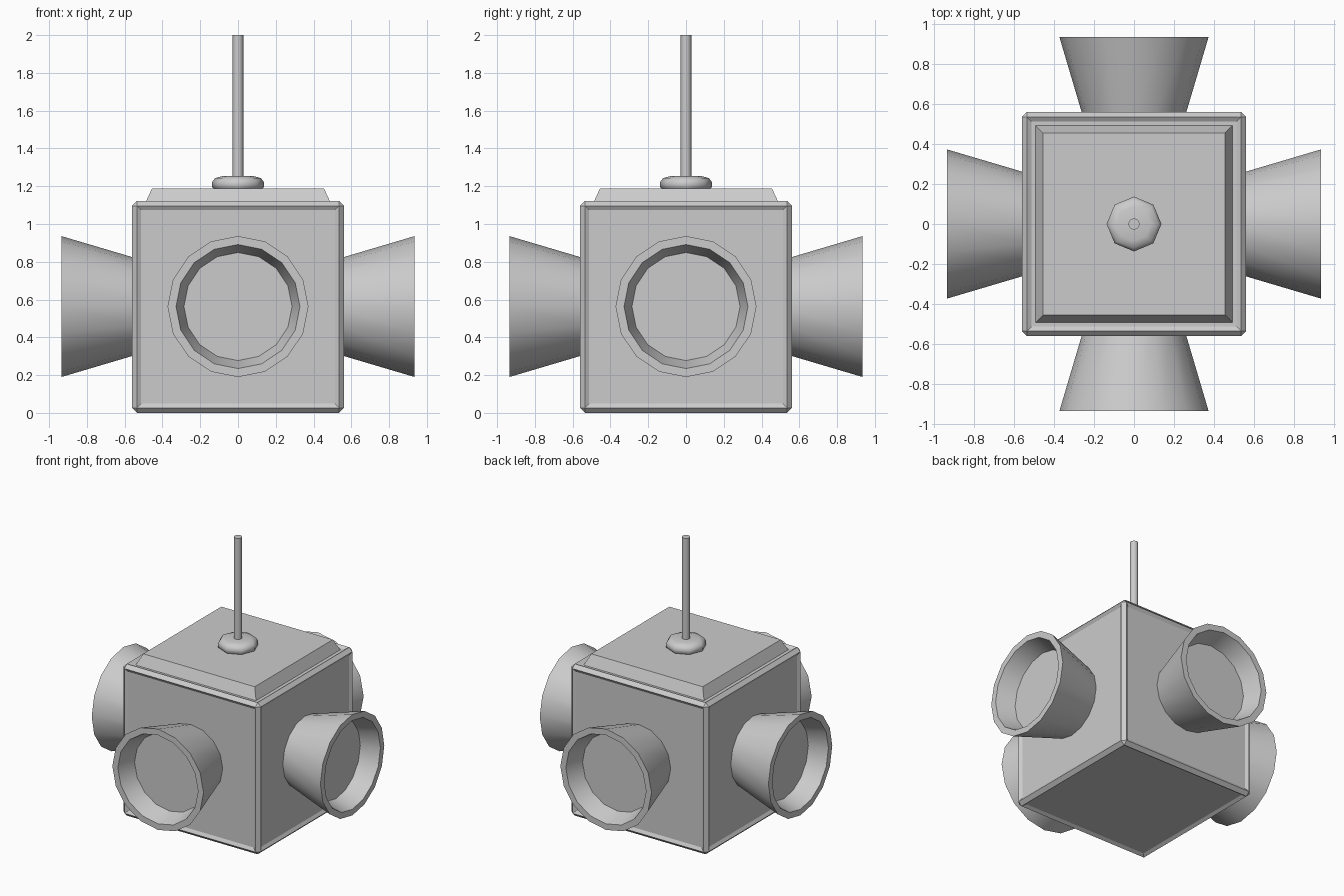
import bpy, bmesh, math
from mathutils import Matrix, Vector

if "Cube" in bpy.data.objects:
    bpy.data.objects.remove(bpy.data.objects["Cube"])

HALF = 0.561       # half size of the body cube
CHAMFER = 0.026


def finish(bm, name, smooth=None):
    bmesh.ops.recalc_face_normals(bm, faces=bm.faces)
    mesh = bpy.data.meshes.new(name)
    bm.to_mesh(mesh)
    bm.free()
    ob = bpy.data.objects.new(name, mesh)
    bpy.context.collection.objects.link(ob)
    if smooth:
        bpy.ops.object.select_all(action='DESELECT')
        ob.select_set(True)
        bpy.context.view_layer.objects.active = ob
        bpy.ops.object.shade_smooth_by_angle(angle=math.radians(smooth))
    return ob


def lathe(name, profile, sides, matrix, smooth=None):
    """Turn (radius, height) points around local z, closing both ends."""
    bm = bmesh.new()
    rings = []
    for r, h in profile:
        rings.append([bm.verts.new(matrix @ Vector((
            r * math.cos(2 * math.pi * i / sides),
            r * math.sin(2 * math.pi * i / sides), h))) for i in range(sides)])
    for a, b in zip(rings, rings[1:]):
        for i in range(sides):
            j = (i + 1) % sides
            bm.faces.new((a[i], a[j], b[j], b[i]))
    bm.faces.new(rings[0][::-1])
    bm.faces.new(rings[-1])
    return finish(bm, name, smooth)


# Body: chamfered cube with a shallow sunken panel on every side
bm = bmesh.new()
bmesh.ops.create_cube(bm, size=2 * HALF, matrix=Matrix.Translation((0, 0, HALF)))
bmesh.ops.bevel(bm, geom=bm.edges[:], offset=CHAMFER, segments=1, affect='EDGES')
panels = [f for f in bm.faces if f.calc_area() > 0.5]
bmesh.ops.inset_individual(bm, faces=panels, thickness=0.032, depth=-0.014)
finish(bm, "body")

# Lid: low tapered square slab
root2 = math.sqrt(2)
lathe("lid", [(0.496 * root2, 1.10), (0.456 * root2, 1.187)], 4,
      Matrix.Rotation(math.pi / 4, 4, 'Z'))

# Knob and hanging rod
lathe("rod_collar", [(0.12, 1.18), (0.137, 1.195), (0.137, 1.222),
                     (0.122, 1.243), (0.085, 1.253)], 8, Matrix(), 50)
lathe("hanging_rod", [(0.028, 1.2), (0.028, 2.0)], 12, Matrix(), 40)

# Four flared lamp hoods with a sunken lens
hood = [(0.253, 0.53), (0.373, 0.935), (0.328, 0.935), (0.286, 0.80)]
for i, side in enumerate(("right", "back", "left", "front")):
    m = (Matrix.Translation((0, 0, HALF + 0.002))
         @ Matrix.Rotation(i * math.pi / 2, 4, 'Z')
         @ Matrix.Rotation(math.pi / 2, 4, 'Y'))
    lathe("lamp_hood_" + side, hood, 16, m, 40)
